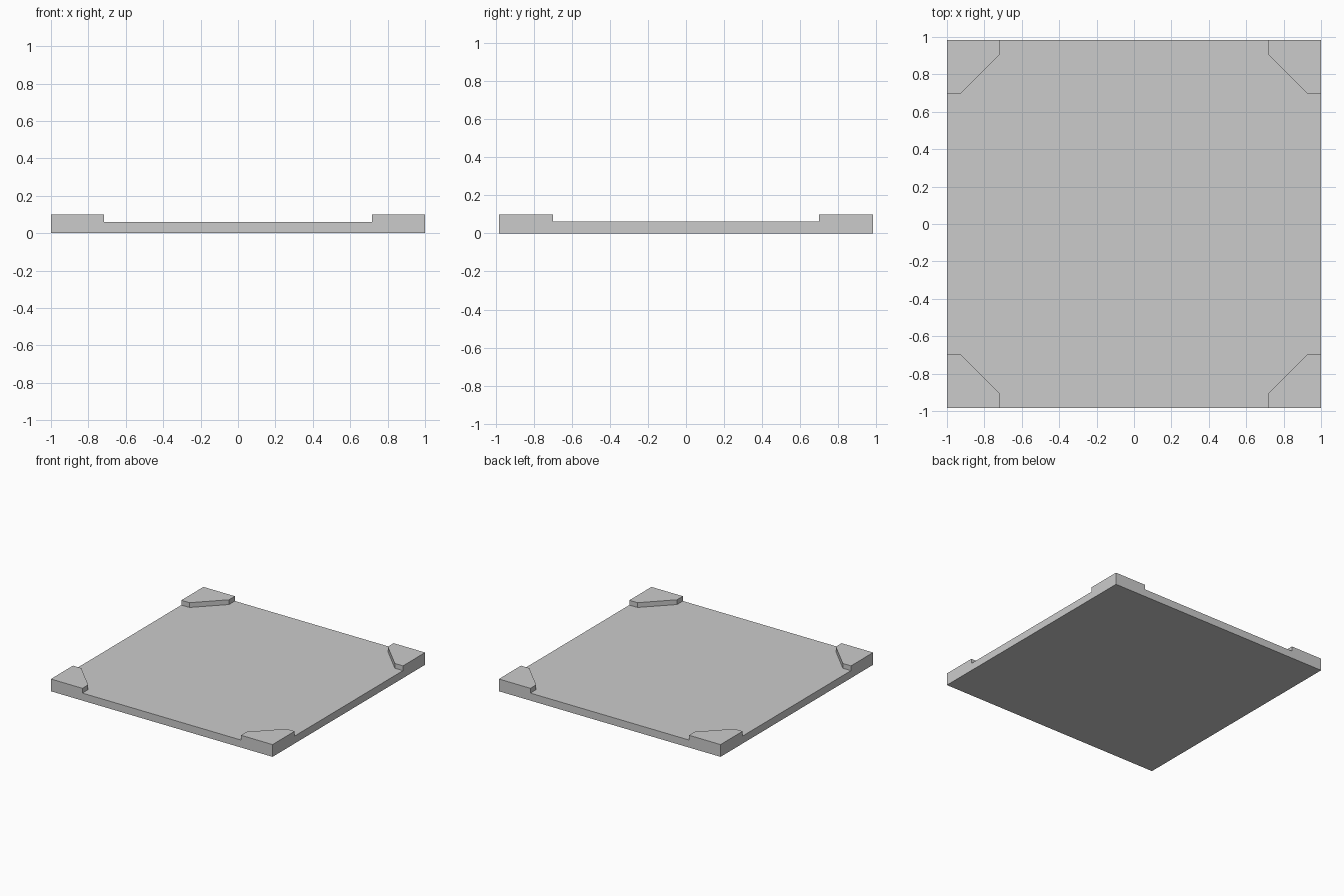
import bpy, bmesh

if "Cube" in bpy.data.objects:
    bpy.data.objects.remove(bpy.data.objects["Cube"])

HALF_X, HALF_Y = 1.0, 0.983
FLOOR_Z, TOP_Z = 0.061, 0.10


def prism(name, outline, z0, z1):
    """Closed straight prism from a counter-clockwise outline."""
    bm = bmesh.new()
    base = bm.faces.new([bm.verts.new((x, y, z0)) for x, y in outline])
    ext = bmesh.ops.extrude_face_region(bm, geom=[base], use_keep_orig=True)
    verts = [g for g in ext["geom"] if isinstance(g, bmesh.types.BMVert)]
    bmesh.ops.translate(bm, verts=verts, vec=(0, 0, z1 - z0))
    bmesh.ops.recalc_face_normals(bm, faces=bm.faces[:])
    mesh = bpy.data.meshes.new(name)
    bm.to_mesh(mesh)
    bm.free()
    obj = bpy.data.objects.new(name, mesh)
    bpy.context.collection.objects.link(obj)
    return obj


# Full-height slab
slab = prism("base_plate", [(-HALF_X, -HALF_Y), (HALF_X, -HALF_Y),
                            (HALF_X, HALF_Y), (-HALF_X, HALF_Y)], 0, TOP_Z)

# Cross-shaped recess that leaves four chamfered corner pads standing
quarter = [(1.2, 0.698), (0.926, 0.698), (0.716, 0.908), (0.716, 1.2)]
outline = []
for sx, sy in ((1, 1), (-1, 1), (-1, -1), (1, -1)):
    pts = quarter if sx * sy > 0 else quarter[::-1]
    outline += [(sx * x, sy * y) for x, y in pts]
cutter = prism("recess_cutter", outline, FLOOR_Z, 0.3)
cutter.hide_render = True

cut = slab.modifiers.new("recess", 'BOOLEAN')
cut.operation = 'DIFFERENCE'
cut.solver = 'EXACT'
cut.object = cutter

# Apply the cut and drop the helper
bpy.context.view_layer.objects.active = slab
bpy.ops.object.modifier_apply(modifier=cut.name)
bpy.data.objects.remove(cutter)
